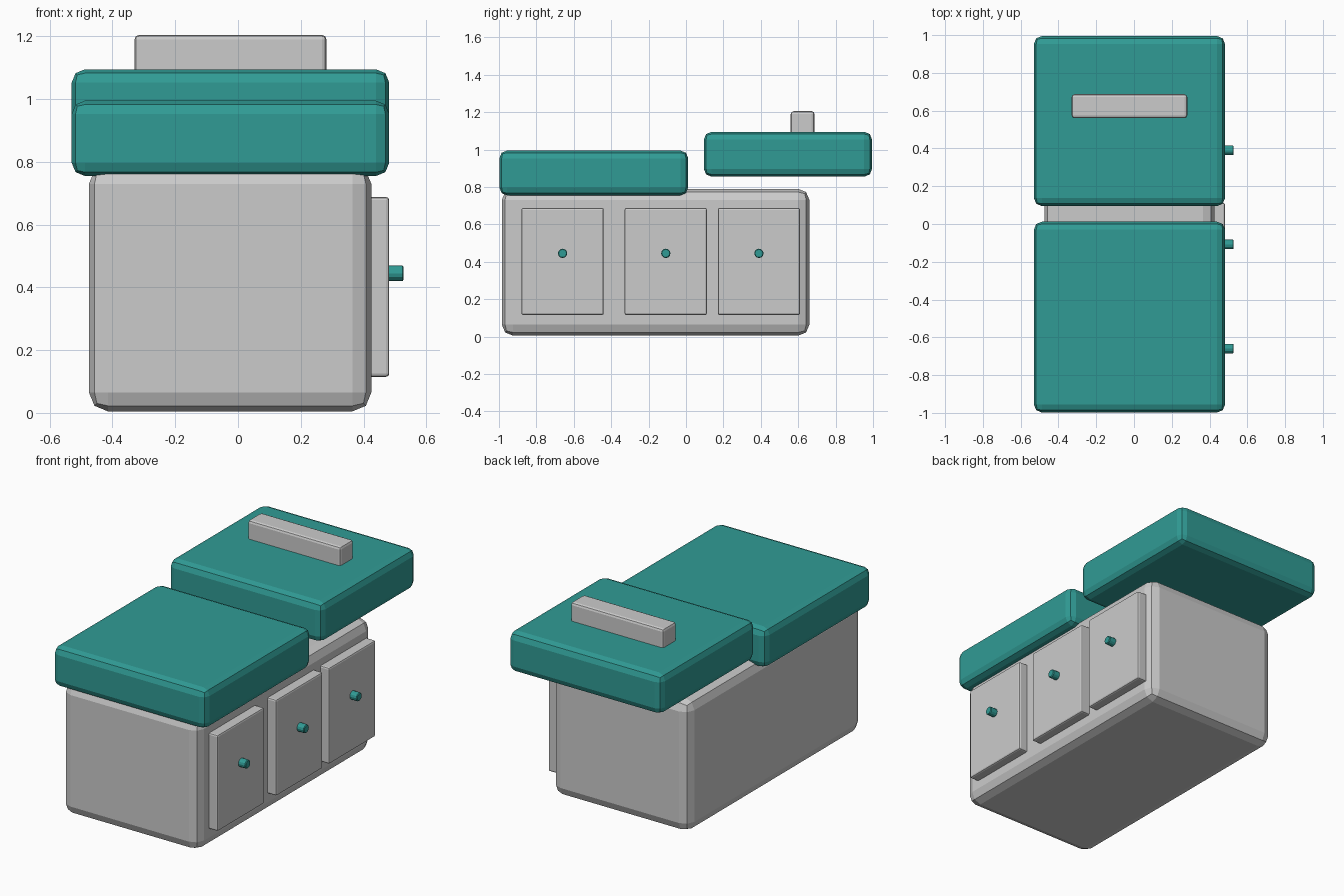
import bpy, bmesh, math
from mathutils import Matrix, Vector

if "Cube" in bpy.data.objects:
    bpy.data.objects.remove(bpy.data.objects["Cube"])

teal = bpy.data.materials.new("teal")
teal.diffuse_color = (0.03, 0.33, 0.30, 1)
teal.use_nodes = True
teal.node_tree.nodes["Principled BSDF"].inputs["Base Color"].default_value = teal.diffuse_color


def finish(name, bm, bevel, segments, mat=None):
    mesh = bpy.data.meshes.new(name)
    bm.to_mesh(mesh)
    bm.free()
    obj = bpy.data.objects.new(name, mesh)
    bpy.context.collection.objects.link(obj)
    mod = obj.modifiers.new("bevel", 'BEVEL')
    mod.width = bevel
    mod.segments = segments
    mod.limit_method = 'ANGLE'
    mod.angle_limit = math.radians(40)
    if mat:
        mesh.materials.append(mat)
    return obj


def box(name, lo, hi, bevel, segments=2, mat=None):
    lo, hi = Vector(lo), Vector(hi)
    bm = bmesh.new()
    m = Matrix.Translation((lo + hi) / 2) @ Matrix.Diagonal((*(hi - lo), 1))
    bmesh.ops.create_cube(bm, size=1, matrix=m)
    return finish(name, bm, bevel, segments, mat)


def knob(name, y, z):
    bm = bmesh.new()
    m = Matrix.Translation((0.50, y, z)) @ Matrix.Rotation(math.pi / 2, 4, 'Y')
    bmesh.ops.create_cone(bm, cap_ends=True, segments=12, radius1=0.025,
                          radius2=0.025, depth=0.056, matrix=m)
    return finish(name, bm, 0.004, 1, teal)


# Cabinet body
box("cabinet_body", (-0.475, -0.985, 0.005), (0.425, 0.66, 0.79), 0.06)

# Two offset top slabs, the rear one raised and slid back
box("front_lid", (-0.53, -0.998, 0.755), (0.482, 0.012, 0.995), 0.042, mat=teal)
box("rear_lid", (-0.53, 0.095, 0.855), (0.482, 0.995, 1.095), 0.042, mat=teal)

# Bar handle on the rear lid
box("lid_handle", (-0.33, 0.56, 1.06), (0.282, 0.687, 1.205), 0.015)

# Three door panels with round knobs on the right side
for i, y in enumerate((-0.66, -0.108, 0.39), 1):
    box(f"door_panel_{i}", (0.40, y - 0.22, 0.115), (0.482, y + 0.22, 0.688), 0.01)
    knob(f"door_knob_{i}", y, 0.445)
